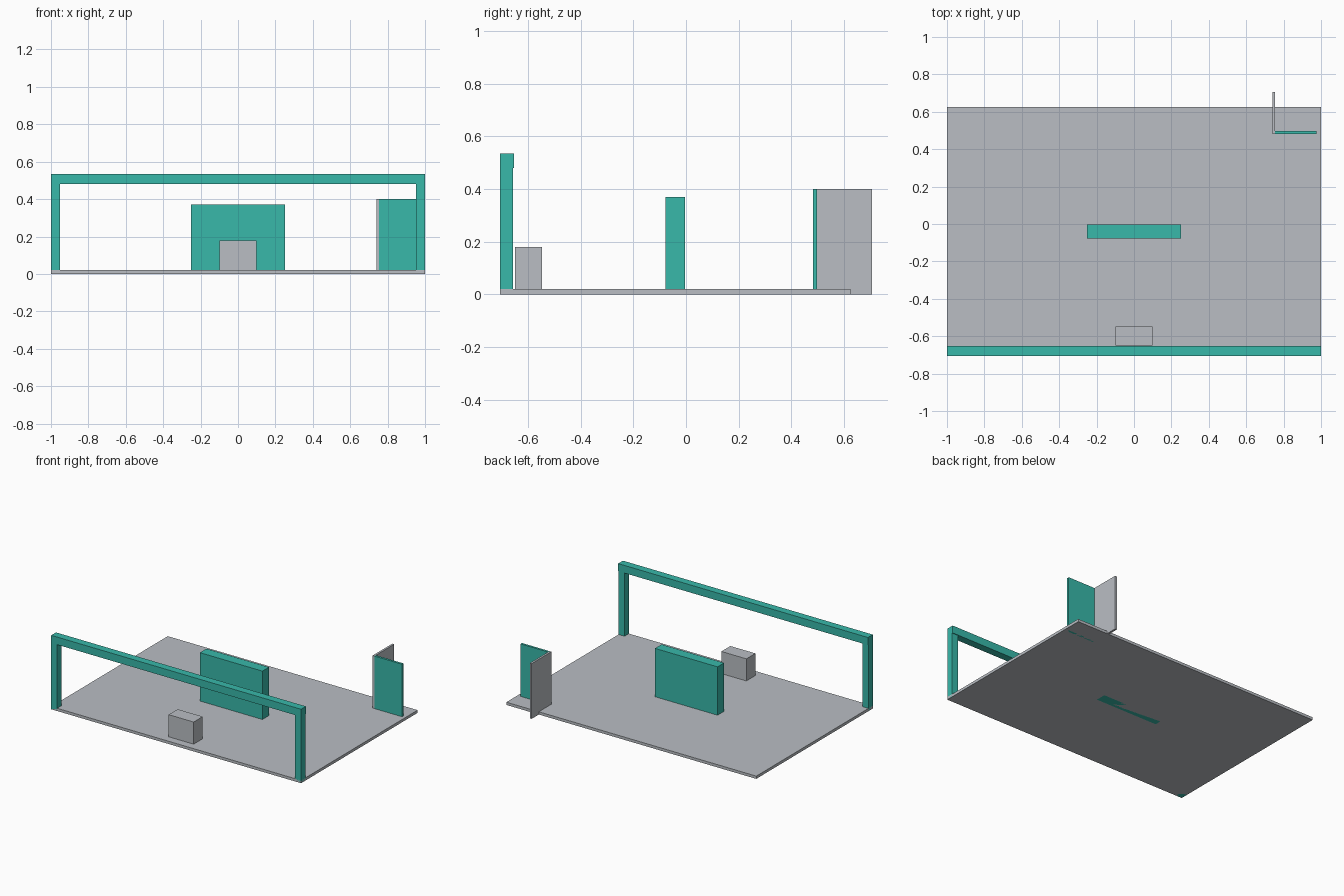
import bpy, bmesh

if "Cube" in bpy.data.objects:
    bpy.data.objects.remove(bpy.data.objects["Cube"])


def material(name, colour):
    m = bpy.data.materials.new(name)
    m.diffuse_color = (*colour, 1)
    m.use_nodes = True
    m.node_tree.nodes["Principled BSDF"].inputs["Base Color"].default_value = m.diffuse_color
    return m


grey = material("light grey", (0.49, 0.515, 0.55))
teal = material("teal", (0.04, 0.48, 0.40))


def box(name, x, y, z, mat):
    """Box spanning the given (min, max) ranges."""
    bm = bmesh.new()
    bmesh.ops.create_cube(bm, size=1)
    for v in bm.verts:
        v.co = [r[0] if c < 0 else r[1] for c, r in zip(v.co, (x, y, z))]
    me = bpy.data.meshes.new(name)
    bm.to_mesh(me)
    bm.free()
    me.materials.append(mat)
    ob = bpy.data.objects.new(name, me)
    bpy.context.collection.objects.link(ob)
    return ob


# floor slab
box("floor", (-1, 1), (-0.707, 0.625), (0, 0.02), grey)

# front frame: two posts and a beam
for side, x in (("left", (-1, -0.952)), ("right", (0.952, 1))):
    box(side + "_post", x, (-0.707, -0.657), (0, 0.48), teal)
box("top_beam", (-1, 1), (-0.707, -0.652), (0.48, 0.535), teal)

# centre wall and the small block behind the frame
box("centre_wall", (-0.25, 0.25), (-0.078, -0.003), (0, 0.37), teal)
box("small_block", (-0.1, 0.1), (-0.65, -0.547), (0, 0.18), grey)

# corner panels
box("corner_panel", (0.755, 0.975), (0.482, 0.498), (0, 0.4), teal)
box("side_panel", (0.74, 0.755), (0.482, 0.707), (0, 0.4), grey)
